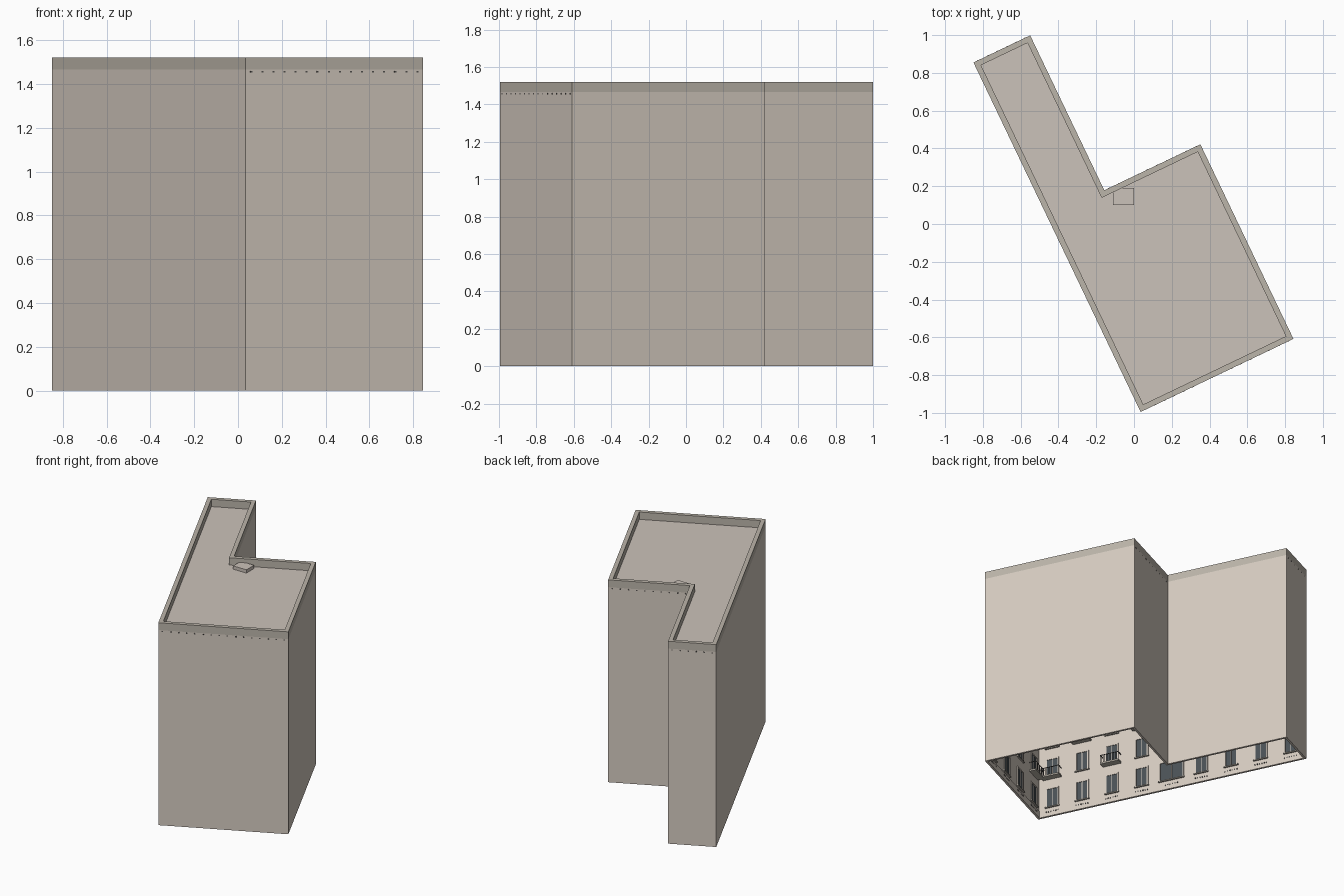
import bpy, bmesh, math
from mathutils import Matrix, Vector

if "Cube" in bpy.data.objects:
    bpy.data.objects.remove(bpy.data.objects["Cube"])

# Building frame: s runs along the long wall, t across it
PLACE = Matrix.Translation((-0.85, 0.855, 0)) @ Matrix.Rotation(math.atan2(-0.9021, 0.4315), 4, 'Z')
PLAN = [Vector(p) for p in ((0, 0), (2.051, 0), (2.051, .897), (.909, .897), (.909, .333), (0, .333))]
TOP, ROOF, WALL, FLOOR = 1.52, 1.465, 0.012, 0.236


def material(name, rgb):
    m = bpy.data.materials.new(name)
    m.diffuse_color = (*rgb, 1)
    m.use_nodes = True
    m.node_tree.nodes["Principled BSDF"].inputs["Base Color"].default_value = m.diffuse_color
    return m


STONE = material("stone", (.67, .60, .53))
TRIM = material("trim", (.50, .46, .40))
ROOFING = material("roofing", (.60, .54, .49))
DARK = material("dark_metal", (.09, .085, .08))
GLASS = material("glass", (.07, .085, .095))


def finish(bm, name, mat, matrix=PLACE):
    bmesh.ops.recalc_face_normals(bm, faces=bm.faces)
    me = bpy.data.meshes.new(name)
    bm.to_mesh(me)
    bm.free()
    me.materials.append(mat)
    ob = bpy.data.objects.new(name, me)
    ob.matrix_world = matrix
    bpy.context.collection.objects.link(ob)
    return ob


def inset(d):
    out = []
    for i, p in enumerate(PLAN):
        a = (p - PLAN[i - 1]).normalized()
        b = (PLAN[(i + 1) % len(PLAN)] - p).normalized()
        out.append(p + d * (Vector((-a.y, a.x)) + Vector((-b.y, b.x))))
    return out


def ring(name, mat, d0, d1, z0, z1):
    # Wall band following the plan between two inset distances
    bm = bmesh.new()
    loops = [[bm.verts.new((p.x, p.y, z)) for p in inset(d)]
             for d, z in ((d0, z0), (d0, z1), (d1, z1), (d1, z0))]
    n = len(PLAN)
    for k in range(4):
        a, b = loops[k], loops[(k + 1) % 4]
        for i in range(n):
            j = (i + 1) % n
            bm.faces.new((a[i], a[j], b[j], b[i]))
    return finish(bm, name, mat)


def box(bm, frame, x, y, z):
    # Box from (min, max) ranges in a wall frame
    size = Matrix.Diagonal((x[1] - x[0], y[1] - y[0], z[1] - z[0], 1))
    mid = Matrix.Translation((sum(x) / 2, sum(y) / 2, sum(z) / 2))
    bmesh.ops.create_cube(bm, size=1, matrix=frame @ mid @ size)


# Shell, parapet, plinth and roof
ring("outer_walls", STONE, 0, WALL, 0, ROOF)
ring("parapet", TRIM, 0, .03, ROOF, TOP)
ring("plinth", STONE, WALL, WALL + .004, 0, .055)
bm = bmesh.new()
bm.faces.new([bm.verts.new((p.x, p.y, ROOF)) for p in inset(.005)])
finish(bm, "roof", ROOFING)

# Roof hatch, square to the axes
bm = bmesh.new()
box(bm, Matrix(), (-.11, 0), (.10, .19), (ROOF, 1.49))
finish(bm, "roof_hatch", ROOFING, Matrix())

# Facade details facing the hollow inside
frames, panes, sills = bmesh.new(), bmesh.new(), bmesh.new()
rails, vents, dots = bmesh.new(), bmesh.new(), bmesh.new()


def window(f, c, z, w, h):
    y0, y1 = WALL, WALL + .006
    box(panes, f, (c - w / 2, c + w / 2), (y0, y0 + .002), (z, z + h))
    for x in (c - w / 2, c + w / 2):
        box(frames, f, (x - .005, x + .005), (y0, y1), (z, z + h))
    box(frames, f, (c - .002, c + .002), (y0, y1 - .002), (z, z + h))
    box(frames, f, (c - w / 2 - .005, c + w / 2 + .005), (y0, y1), (z + h, z + h + .01))
    box(sills, f, (c - w / 2 - .01, c + w / 2 + .01), (y0, y0 + .012), (z - .008, z))


def balcony(f, c, z):
    w, y0, y1 = .07, WALL, WALL + .05
    box(sills, f, (c - w, c + w), (y0, y1), (z - .016, z - .004))
    box(rails, f, (c - w, c + w), (y1 - .004, y1), (z + .052, z + .056))
    for x in (c - w, c + w - .004):
        box(rails, f, (x, x + .004), (y0, y1), (z + .052, z + .056))
    for i in range(13):
        x = c - w + .001 + i * (2 * w - .004) / 12
        box(rails, f, (x, x + .002), (y1 - .003, y1 - .001), (z - .004, z + .052))


for e, p in enumerate(PLAN):
    d = PLAN[(e + 1) % len(PLAN)] - p
    length = d.length
    f = Matrix.Translation((p.x, p.y, 0)) @ Matrix.Rotation(math.atan2(d.y, d.x), 4, 'Z')
    bays = max(1, round(length / .228))
    step = .228 if bays > 1 else 0
    for b in range(bays):
        c = length / 2 + (b - (bays - 1) / 2) * step
        for k in range(6):
            z = .075 + k * FLOOR
            door = e == 0 and k == 0 and b == bays // 2
            window(f, c, z, .18 if door else .09, .14)
            if k > 0 and (k + b) % 2:
                balcony(f, c, z)
        # Vent slots in the plinth
        for i in range(6):
            x = c + (i - 2.5) * .018
            box(vents, f, (x - .004, x + .004), (WALL + .003, WALL + .006), (.03, .04))
    # Small studs under the parapet on the short walls
    if e in (1, 3, 5):
        n = round(length / .055)
        for i in range(n):
            x = (i + .5) * length / n
            box(dots, f, (x - .005, x + .005), (-.001, .004), (1.452, 1.46))

for bm, name, mat in ((frames, "window_frames", STONE), (panes, "window_panes", GLASS),
                      (sills, "sills_and_slabs", TRIM), (rails, "balcony_rails", DARK),
                      (vents, "plinth_vents", DARK), (dots, "parapet_studs", DARK)):
    finish(bm, name, mat)
